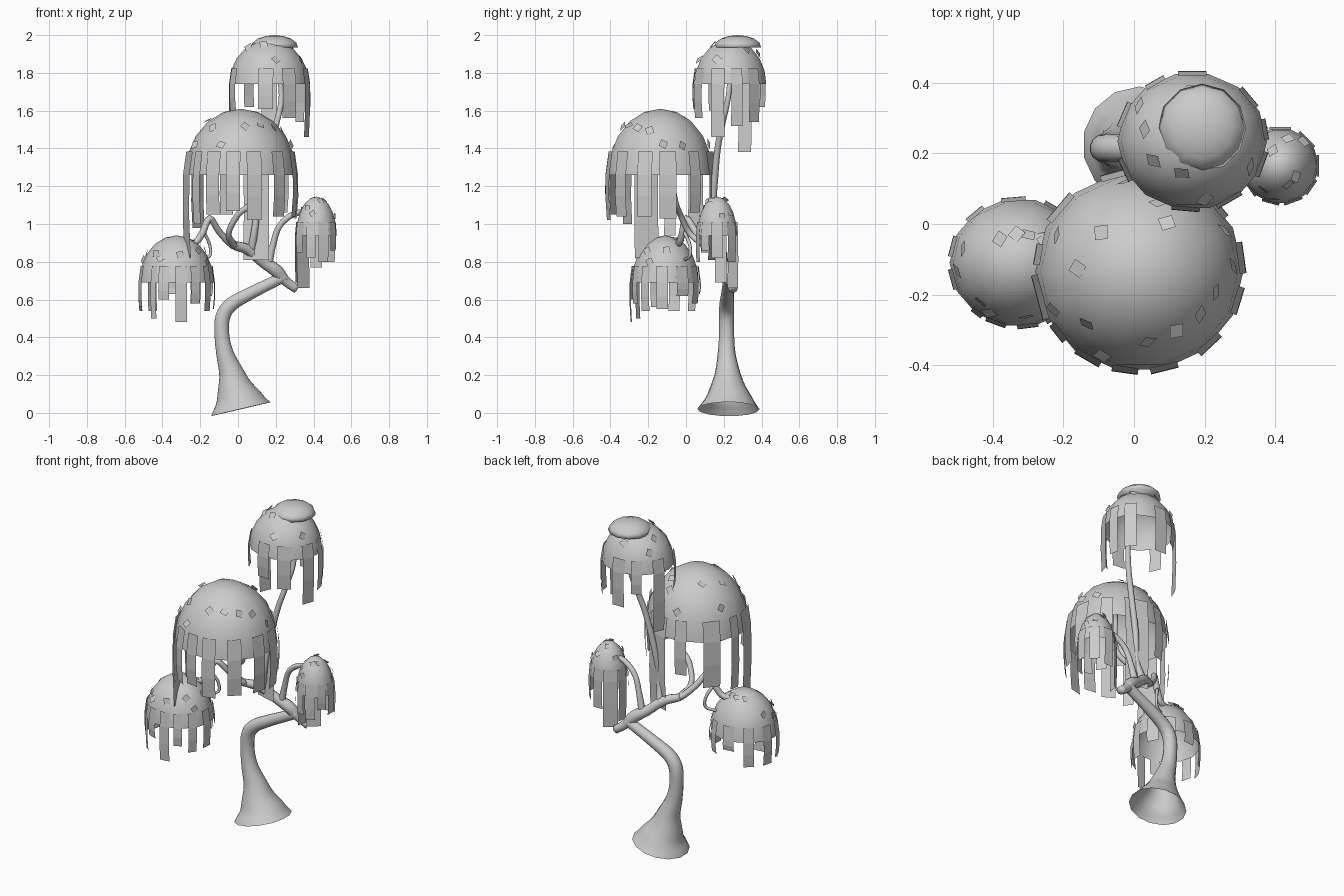
import bpy, bmesh, math, random
from mathutils import Vector, Matrix

random.seed(4)


def finish(name, bm, smooth=True):
    me = bpy.data.meshes.new(name)
    bm.to_mesh(me)
    bm.free()
    ob = bpy.data.objects.new(name, me)
    bpy.context.collection.objects.link(ob)
    for p in me.polygons:
        p.use_smooth = smooth
    return ob


def tube(name, pts, sides=10, steps=4):
    """Sweep a round section along a smooth path of (x, y, z, radius)."""
    P = [Vector(p) for p in pts]
    P = [P[0] * 2 - P[1]] + P + [P[-1] * 2 - P[-2]]
    path = []
    for i in range(1, len(P) - 2):
        a, b, c, d = P[i - 1:i + 3]
        for s in range(steps):
            t = s / steps
            path.append(0.5 * (2 * b + (c - a) * t + (2 * a - 5 * b + 4 * c - d) * t * t
                               + (3 * b - a - 3 * c + d) * t ** 3))
    path.append(P[-2])
    bm = bmesh.new()
    rings, side = [], Vector((0, 1, 0))
    for i, p in enumerate(path):
        tan = (path[min(i + 1, len(path) - 1)] - path[max(i - 1, 0)]).to_3d().normalized()
        side = (side - tan * side.dot(tan)).normalized()
        up = tan.cross(side)
        rings.append([bm.verts.new(p.to_3d() + p[3] * (
            side * math.cos(2 * math.pi * k / sides) + up * math.sin(2 * math.pi * k / sides)))
            for k in range(sides)])
    for r, q in zip(rings, rings[1:]):
        for k in range(sides):
            j = (k + 1) % sides
            bm.faces.new((r[k], r[j], q[j], q[k]))
    bm.faces.new(rings[-1])
    if name != "trunk":
        bm.faces.new(rings[0][::-1])
    return finish(name, bm)


def dome(name, c, rx, ry, h, sides=14, rows=5, closed=False):
    bm = bmesh.new()
    rings = []
    for i in range(rows):
        a = math.pi / 2 * i / rows
        rings.append([bm.verts.new((c[0] + rx * math.cos(a) * math.cos(2 * math.pi * k / sides),
                                    c[1] + ry * math.cos(a) * math.sin(2 * math.pi * k / sides),
                                    c[2] + h * math.sin(a))) for k in range(sides)])
    top = bm.verts.new((c[0], c[1], c[2] + h))
    for r, q in zip(rings, rings[1:]):
        for k in range(sides):
            j = (k + 1) % sides
            bm.faces.new((r[k], r[j], q[j], q[k]))
    for k in range(sides):
        bm.faces.new((rings[-1][k], rings[-1][(k + 1) % sides], top))
    if closed:
        bm.faces.new(rings[0][::-1])
    return finish(name, bm)


def canopy(label, c, rx, ry, h, strips, flakes, size):
    dome(label + "_canopy", c, rx, ry, h)
    # hanging strips: (azimuth in degrees, bottom z, width)
    bm = bmesh.new()
    for az, bottom, w in strips:
        a = math.radians(az)
        out = Vector((math.cos(a), math.sin(a), 0))
        tan = Vector((-out.y, out.x, 0))
        rows = []
        for z, f in ((c[2] + 0.35 * h, 0.955), (c[2], 1.015),
                     ((c[2] + bottom) / 2, 1.02), (bottom, 0.99)):
            m = Vector((c[0] + rx * f * out.x, c[1] + ry * f * out.y, z))
            rows.append([bm.verts.new(m + tan * s * w / 2) for s in (-1, 1)])
        for r, q in zip(rows, rows[1:]):
            bm.faces.new((r[0], q[0], q[1], r[1]))
    finish(label + "_hanging_strips", bm, False)
    # small square flakes lifting off the dome
    bm = bmesh.new()
    for i in range(flakes):
        a = 2 * math.pi * (i + random.random() * 0.6) / flakes
        e = random.uniform(0.4, 1.15)
        d = Vector((math.cos(e) * math.cos(a), math.cos(e) * math.sin(a), math.sin(e)))
        n = Vector((d.x / rx, d.y / ry, d.z / h)).normalized()
        pos = Vector(c) + Vector((d.x * rx, d.y * ry, d.z * h)) + n * 0.006
        rot = n.to_track_quat('Z', 'Y').to_matrix().to_4x4()
        mat = (Matrix.Translation(pos) @ rot @ Matrix.Rotation(random.uniform(0, 3), 4, 'Z')
               @ Matrix.Rotation(0.3, 4, 'X'))
        bmesh.ops.create_grid(bm, x_segments=1, y_segments=1, size=size, matrix=mat)
    finish(label + "_flakes", bm, False)


# Trunk with flared foot
tube("trunk", [(0.015, 0.225, 0.02, 0.165), (0.003, 0.225, 0.07, 0.13),
               (-0.015, 0.222, 0.13, 0.098), (-0.035, 0.22, 0.21, 0.068),
               (-0.068, 0.215, 0.31, 0.048), (-0.085, 0.215, 0.41, 0.04),
               (-0.08, 0.215, 0.51, 0.04), (-0.035, 0.215, 0.575, 0.038),
               (0.06, 0.22, 0.63, 0.034), (0.17, 0.225, 0.685, 0.031),
               (0.25, 0.23, 0.725, 0.03)], sides=14)

# Branches
tube("main_branch", [(0.31, 0.25, 0.655, 0.024), (0.25, 0.235, 0.7, 0.028),
                     (0.2, 0.215, 0.755, 0.036), (0.13, 0.19, 0.8, 0.03),
                     (0.05, 0.15, 0.865, 0.028), (-0.03, 0.1, 0.89, 0.022)])
tube("left_branch", [(0.05, 0.15, 0.865, 0.024), (-0.03, 0.1, 0.89, 0.02),
                     (-0.1, 0.05, 0.96, 0.018), (-0.15, 0.0, 1.03, 0.018),
                     (-0.19, -0.02, 0.95, 0.018), (-0.23, -0.035, 0.9, 0.018),
                     (-0.31, -0.05, 0.89, 0.016)], sides=8)
tube("left_twig", [(-0.18, -0.01, 0.96, 0.01), (-0.15, 0.02, 0.89, 0.009),
                   (-0.15, 0.02, 0.83, 0.009), (-0.21, -0.01, 0.81, 0.008)], sides=6)
tube("right_branch", [(0.16, 0.2, 0.78, 0.022), (0.185, 0.195, 0.89, 0.017),
                      (0.22, 0.185, 0.99, 0.016), (0.29, 0.175, 1.05, 0.016),
                      (0.36, 0.165, 1.06, 0.015), (0.41, 0.165, 1.02, 0.013)], sides=8)
tube("middle_branch", [(-0.02, 0.1, 0.885, 0.02), (-0.05, 0.02, 0.95, 0.016),
                       (0.0, -0.03, 1.05, 0.016), (0.08, -0.06, 1.14, 0.015),
                       (0.05, -0.1, 1.4, 0.013)], sides=8)
tube("top_branch", [(0.07, 0.16, 0.85, 0.022), (0.09, 0.13, 0.98, 0.018),
                    (0.11, 0.145, 1.15, 0.018), (0.16, 0.165, 1.38, 0.017),
                    (0.2, 0.19, 1.52, 0.016), (0.23, 0.225, 1.68, 0.014),
                    (0.2, 0.235, 1.88, 0.012)], sides=8)

# Canopies with hanging strips and flakes
canopy("big", (0.015, -0.135, 1.26), 0.295, 0.285, 0.35,
       [(74, 0.81, 0.14), (195, 0.82, 0.13), (140, 0.98, 0.1), (240, 1.05, 0.08),
        (262, 1.07, 0.075), (284, 1.02, 0.08), (313, 1.04, 0.08), (343, 1.04, 0.08),
        (8, 1.03, 0.09), (40, 1.06, 0.07), (105, 1.05, 0.07), (170, 0.94, 0.06),
        (218, 1.0, 0.06)], 15, 0.02)
canopy("top", (0.165, 0.235, 1.74), 0.212, 0.195, 0.235,
       [(157, 1.38, 0.075), (340, 1.46, 0.075), (265, 1.61, 0.08), (300, 1.56, 0.08),
        (90, 1.53, 0.08), (205, 1.6, 0.07), (40, 1.54, 0.07), (10, 1.52, 0.06),
        (120, 1.62, 0.06)], 9, 0.02)
canopy("left", (-0.325, -0.11, 0.69), 0.198, 0.183, 0.25,
       [(165, 0.54, 0.06), (195, 0.56, 0.06), (232, 0.5, 0.035), (250, 0.6, 0.06),
        (277, 0.48, 0.06), (300, 0.58, 0.05), (325, 0.54, 0.05), (355, 0.55, 0.06),
        (30, 0.62, 0.07), (60, 0.58, 0.06), (95, 0.63, 0.07), (130, 0.54, 0.06)], 12, 0.018)
canopy("right", (0.415, 0.165, 0.94), 0.108, 0.108, 0.205,
       [(130, 0.66, 0.085), (170, 0.69, 0.06), (215, 0.85, 0.06), (255, 0.82, 0.05),
        (290, 0.8, 0.055), (325, 0.86, 0.05), (0, 0.82, 0.06), (45, 0.8, 0.06),
        (90, 0.77, 0.06)], 10, 0.015)

# Flat cushion on the highest canopy
dome("crown_cap", (0.193, 0.273, 1.935), 0.125, 0.125, 0.065, sides=12, rows=4, closed=True)
